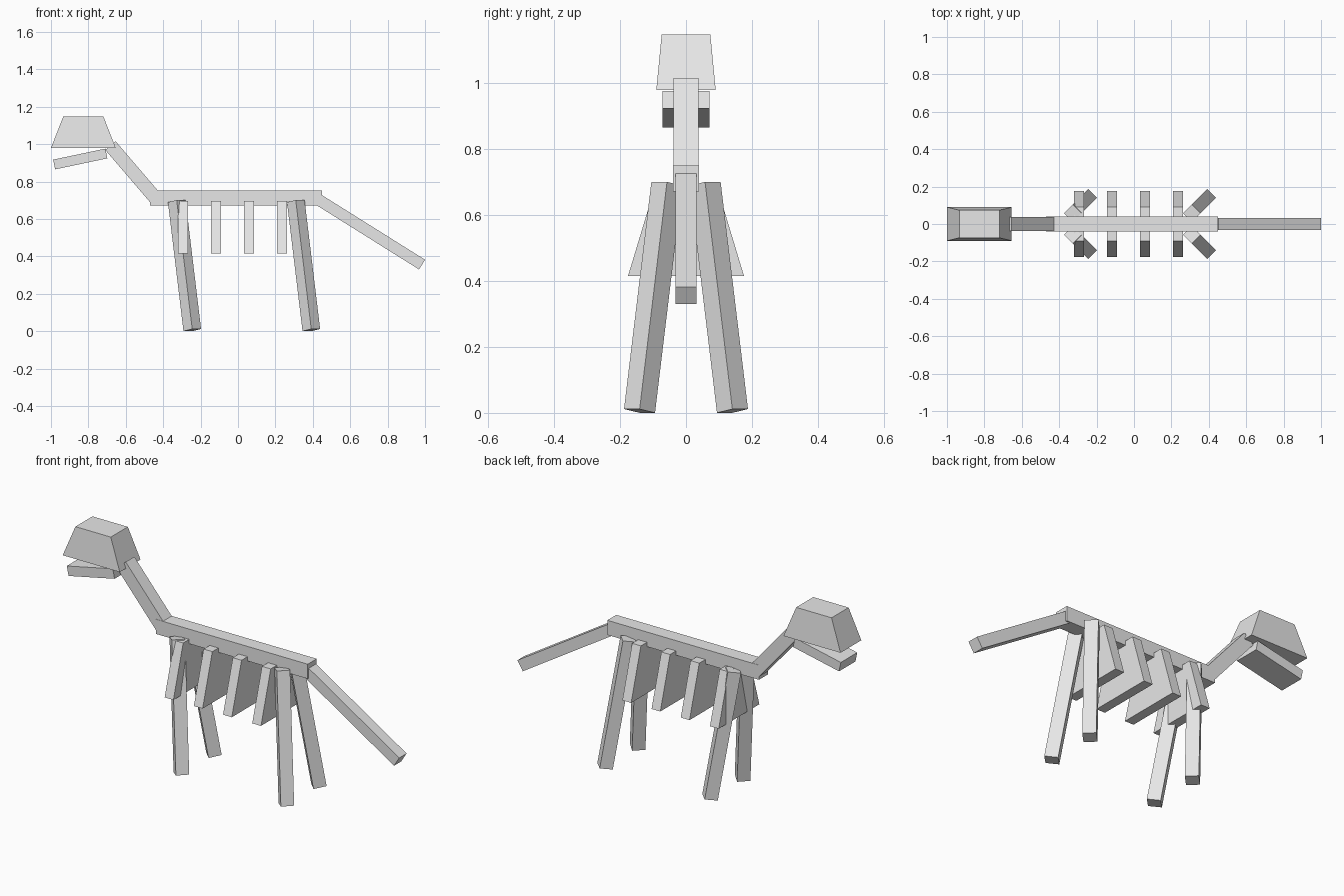
import bpy
from mathutils import Vector, Matrix

cube = bpy.data.objects.get("Cube")
if cube:
    bpy.data.objects.remove(cube, do_unlink=True)

# One plain grey for the whole model
GREY = (0.8, 0.8, 0.8, 1.0)
grey = bpy.data.materials.new("light_grey")
grey.use_nodes = True
grey.diffuse_color = GREY
grey.node_tree.nodes["Principled BSDF"].inputs["Base Color"].default_value = GREY


def block(name, matrix, taper=(1, 1)):
    """Unit cube, top face scaled by taper, then placed by matrix."""
    bpy.ops.mesh.primitive_cube_add(size=1)
    obj = bpy.context.object
    obj.name = obj.data.name = name
    for v in obj.data.vertices:
        if v.co.z > 0:
            v.co.x *= taper[0]
            v.co.y *= taper[1]
    obj.data.transform(matrix)
    obj.data.materials.append(grey)
    return obj


def beam(name, start, end, width, thickness, side=(0, 1, 0)):
    """Square-ended bar; width runs along side, thickness across it."""
    start, end, side = Vector(start), Vector(end), Vector(side).normalized()
    axis = end - start
    across = side.cross(axis).normalized()
    m = Matrix((across * thickness, side * width, axis)).transposed().to_4x4()
    m.translation = (start + end) / 2
    return block(name, m)


def frustum(name, centre, size, taper):
    return block(name, Matrix.Translation(centre) @ Matrix.Diagonal((*size, 1)), taper)


# Body line
beam("spine", (-0.47, 0, 0.711), (0.45, 0, 0.711), 0.078, 0.08)
beam("neck", (-0.442, 0, 0.712), (-0.682, 0, 0.992), 0.075, 0.072)
beam("tail", (0.435, 0, 0.70), (0.984, 0, 0.356), 0.063, 0.061)

# Head
frustum("skull", (-0.827, 0, 1.064), (0.346, 0.18, 0.168), (0.62, 0.82))
beam("jaw", (-0.983, 0, 0.891), (-0.704, 0, 0.95), 0.142, 0.053)

# Rib slabs, narrower at the top
for i in range(4):
    frustum(f"rib_{i + 1}", (-0.295 + i * 0.177, 0, 0.555),
            (0.053, 0.352, 0.28), (1, 0.52))

# Splayed legs, turned diagonally
for pair, x in (("front", -0.3275), ("hind", 0.309)):
    for label, s in (("left", 1), ("right", -1)):
        beam(f"{pair}_{label}_leg", (x + 0.083, s * 0.141, 0.006),
             (x, s * 0.058, 0.695), 0.067, 0.067, side=(1, -s, 0))
